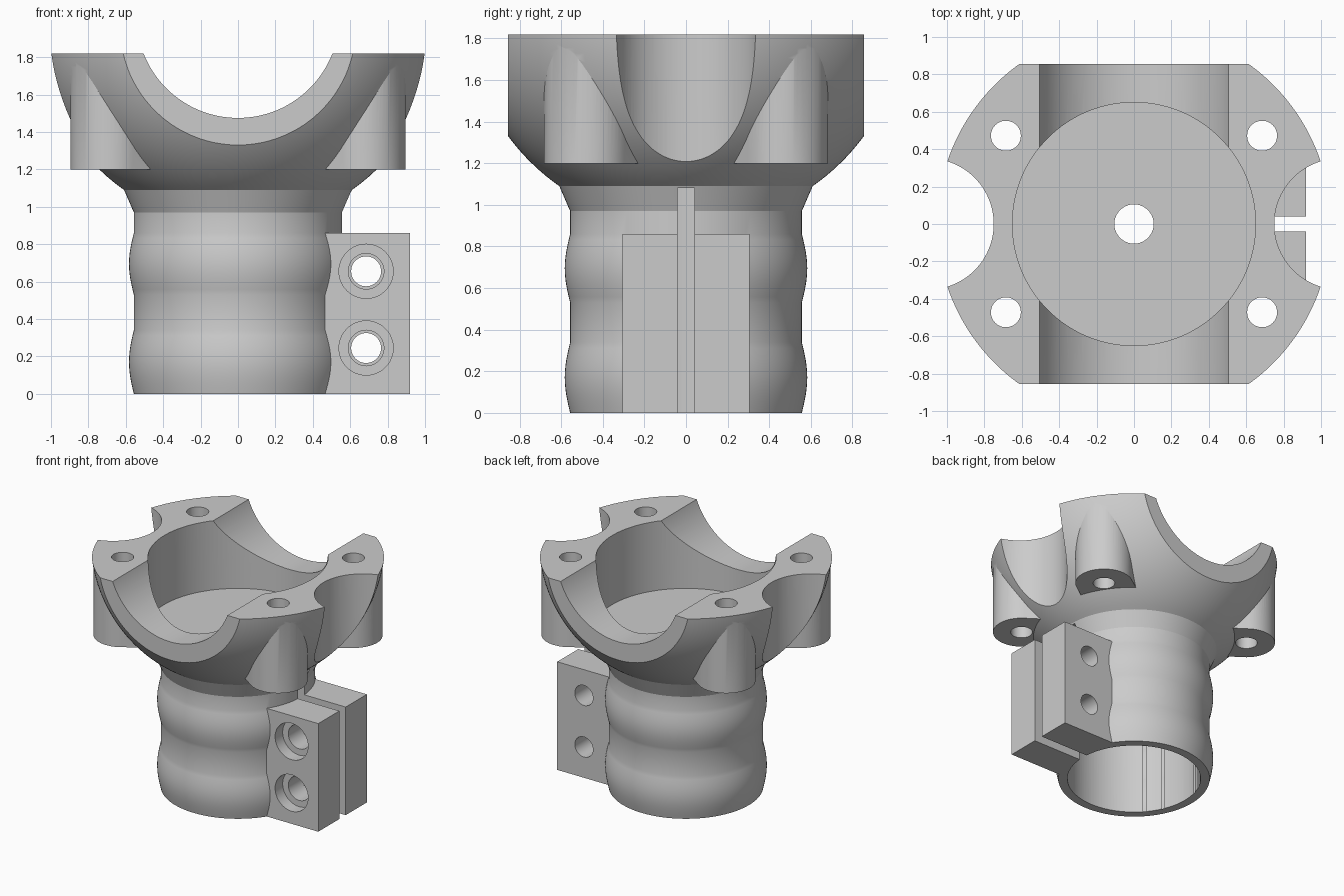
import bpy, bmesh, math
from mathutils import Matrix, Vector

if "Cube" in bpy.data.objects:
    bpy.data.objects.remove(bpy.data.objects["Cube"], do_unlink=True)

TOP = 1.82
grey = bpy.data.materials.new("plain grey")
grey.use_nodes = True
grey.diffuse_color = (0.6, 0.6, 0.6, 1)
grey.node_tree.nodes["Principled BSDF"].inputs["Base Color"].default_value = (0.6, 0.6, 0.6, 1)


def to_object(name, bm):
    bmesh.ops.recalc_face_normals(bm, faces=bm.faces)
    mesh = bpy.data.meshes.new(name)
    bm.to_mesh(mesh)
    bm.free()
    mesh.materials.append(grey)
    obj = bpy.data.objects.new(name, mesh)
    bpy.context.collection.objects.link(obj)
    return obj


def box(name, low, high):
    bm = bmesh.new()
    bmesh.ops.create_cube(bm, size=1)
    low, high = Vector(low), Vector(high)
    for v in bm.verts:
        v.co = (low + high) / 2 + v.co * (high - low)
    return to_object(name, bm)


def rod(name, start, end, radius, sides=64):
    start, end = Vector(start), Vector(end)
    along = end - start
    turn = Vector((0, 0, 1)).rotation_difference(along).to_matrix().to_4x4()
    bm = bmesh.new()
    bmesh.ops.create_cone(bm, cap_ends=True, segments=sides, radius1=radius, radius2=radius,
                          depth=along.length, matrix=Matrix.Translation((start + end) / 2) @ turn)
    return to_object(name, bm)


def lathe(name, profile, sides=128):
    bm = bmesh.new()
    verts = [bm.verts.new((r, 0, z)) for r, z in profile]
    edges = [bm.edges.new(pair) for pair in zip(verts, verts[1:])]
    bmesh.ops.spin(bm, geom=verts + edges, cent=(0, 0, 0), axis=(0, 0, 1),
                   angle=math.tau, steps=sides, use_duplicate=False)
    bmesh.ops.remove_doubles(bm, verts=bm.verts, dist=0.0001)
    return to_object(name, bm)


def combine(target, tool, operation):
    mod = target.modifiers.new(operation.title(), 'BOOLEAN')
    mod.operation, mod.solver, mod.object = operation, 'EXACT', tool
    bpy.context.view_layer.objects.active = target
    bpy.ops.object.modifier_apply(modifier=mod.name)
    bpy.data.objects.remove(tool, do_unlink=True)


def bulge(low, high, steps=12):
    return [(0.557 + 0.026 * math.sin(math.pi * i / steps), low + (high - low) * i / steps)
            for i in range(steps + 1)]


# Ribbed sleeve, short cone and spherical head as one turned solid
sphere_z, sphere_r = 1.96, 1.062
bowl = []
for i in range(33):
    z = 1.09 + (TOP - 1.09) * i / 32
    bowl.append((math.sqrt(sphere_r ** 2 - (z - sphere_z) ** 2), z))
profile = [(0, 0)] + bulge(0, 0.34) + bulge(0.53, 0.86) + [(0.557, 0.97)] + bowl + [(0, TOP)]
body = lathe("clamp_body", profile)

# Flat front and back of the head
for side in (-1, 1):
    ys = sorted((side * 0.855, side * 1.3))
    combine(body, box("flat_cutter", (-1.3, ys[0], 1.0), (1.3, ys[1], 2)), 'DIFFERENCE')

# Screw bosses: round outside, straight sides running into the bowl
boss_x, boss_y, boss_r = 0.685, 0.472, 0.21
for sx in (-1, 1):
    for sy in (-1, 1):
        angle = math.atan2(sy * boss_y, sx * boss_x)
        reach = math.hypot(boss_x, boss_y)
        outline = [(0.6, -boss_r)]
        for i in range(33):
            a = -math.pi / 2 + math.pi * i / 32
            outline.append((reach + boss_r * math.cos(a), boss_r * math.sin(a)))
        outline.append((0.6, boss_r))
        bm = bmesh.new()
        face = bm.faces.new([bm.verts.new((x, y, 1.2)) for x, y in outline])
        grown = bmesh.ops.extrude_face_region(bm, geom=[face])["geom"]
        bmesh.ops.translate(bm, vec=(0, 0, 0.6),
                            verts=[g for g in grown if isinstance(g, bmesh.types.BMVert)])
        bm.transform(Matrix.Rotation(angle, 4, 'Z'))
        combine(body, to_object("screw_boss", bm), 'UNION')

# Clamp ears
combine(body, box("clamp_ears", (0.3, -0.305, 0), (0.92, 0.305, 0.86)), 'UNION')

# Cup, bore and centre hole
for start, end, radius in ((1.27, 2, 0.65), (-0.1, 1.08, 0.49), (0.9, 1.5, 0.105)):
    combine(body, rod("bore_cutter", (0, 0, start), (0, 0, end), radius, 128), 'DIFFERENCE')

# Saddle across the head
combine(body, rod("saddle_cutter", (0, -1.2, 2.017), (0, 1.2, 2.017), 0.542, 128), 'DIFFERENCE')

# Side scallops and boss holes
for sx in (-1, 1):
    combine(body, rod("scallop_cutter", (sx * 1.1, 0, 1.0), (sx * 1.1, 0, 2), 0.35, 96), 'DIFFERENCE')
    for sy in (-1, 1):
        x, y = sx * boss_x, sy * boss_y
        combine(body, rod("hole_cutter", (x, y, 1), (x, y, 2), 0.08, 48), 'DIFFERENCE')

# Clamp slot
combine(body, box("slot_cutter", (0.3, -0.04, -0.1), (1.1, 0.04, 1.08)), 'DIFFERENCE')

# Clamp screw holes with a counterbore at the front
for z in (0.245, 0.655):
    for start, end, radius in ((-0.5, 0.5, 0.08), (-0.5, 0, 0.095), (-0.5, -0.21, 0.145)):
        combine(body, rod("screw_cutter", (0.685, start, z), (0.685, end, z), radius, 48), 'DIFFERENCE')

# Smooth curved faces, keep edges crisp
bpy.ops.object.select_all(action='DESELECT')
body.select_set(True)
bpy.context.view_layer.objects.active = body
bpy.ops.object.shade_smooth_by_angle(angle=math.radians(20))
